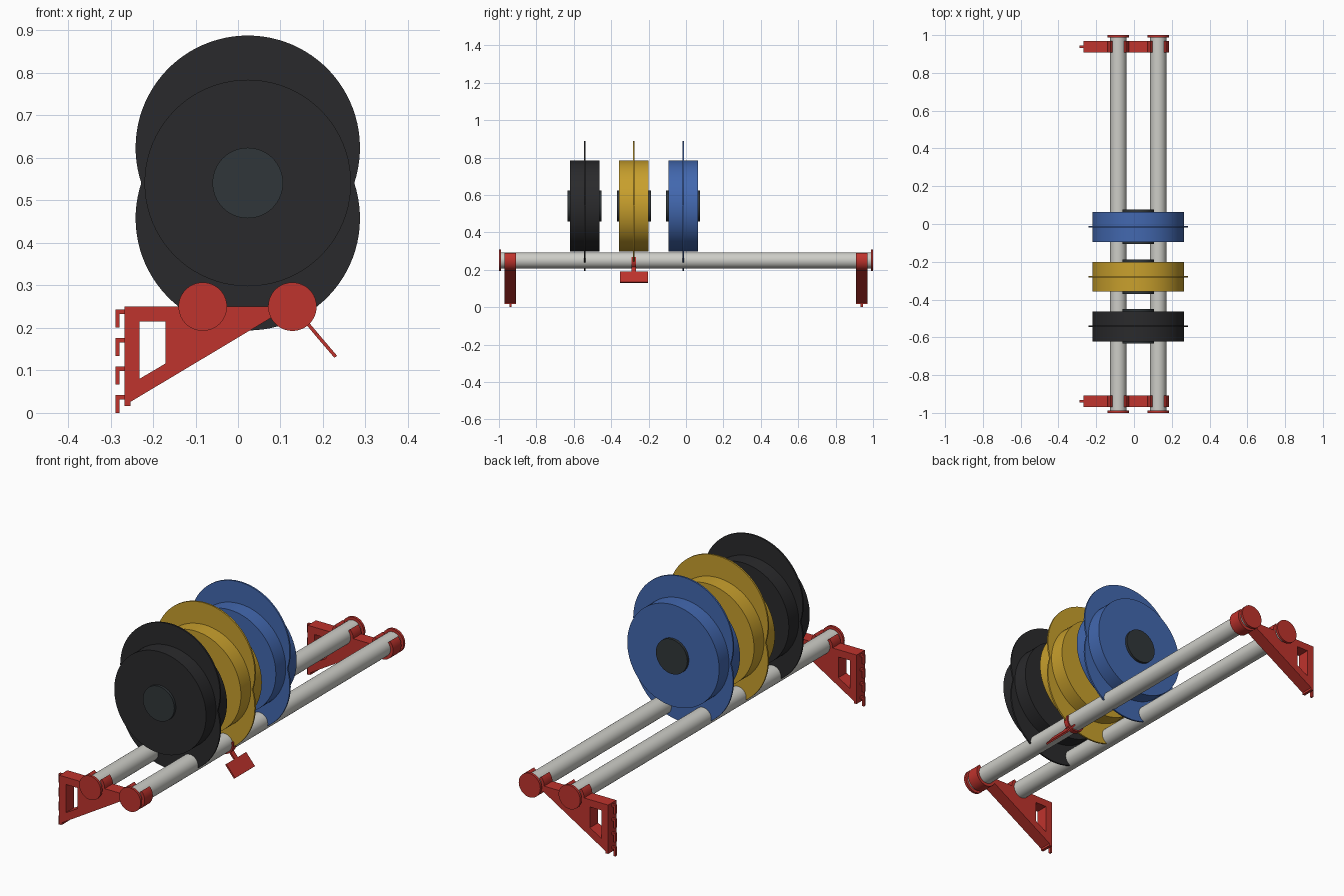
import bpy, bmesh
from math import sin, cos, radians, asin, degrees
from mathutils import Matrix

if "Cube" in bpy.data.objects:
    bpy.data.objects.remove(bpy.data.objects["Cube"])


def material(name, rgb):
    m = bpy.data.materials.new(name)
    m.diffuse_color = (*rgb, 1)
    m.use_nodes = True
    m.node_tree.nodes["Principled BSDF"].inputs["Base Color"].default_value = m.diffuse_color
    return m


RED = material("red", (0.52, 0.033, 0.026))
WHITE = material("tube_grey", (0.61, 0.61, 0.57))
HUB = material("hub_dark", (0.03, 0.037, 0.041))
BLACK = material("black", (0.023, 0.023, 0.025))
YELLOW = material("yellow", (0.58, 0.35, 0.026))
BLUE = material("blue", (0.055, 0.138, 0.43))


def prism(name, loops, y0, y1, mat):
    """Fill outlines drawn in the xz plane (later loops cut holes), thickened from y0 to y1."""
    cu = bpy.data.curves.new(name, 'CURVE')
    cu.dimensions = '2D'
    cu.fill_mode = 'BOTH'
    cu.extrude = abs(y1 - y0) / 2
    for pts in loops:
        sp = cu.splines.new('POLY')
        sp.points.add(len(pts) - 1)
        for p, (x, z) in zip(sp.points, pts):
            p.co = (x, z, 0, 1)
        sp.use_cyclic_u = True
    tmp = bpy.data.objects.new(name + "_outline", cu)
    bpy.context.collection.objects.link(tmp)
    dg = bpy.context.evaluated_depsgraph_get()
    me = bpy.data.meshes.new_from_object(tmp.evaluated_get(dg))
    bpy.data.objects.remove(tmp)
    bpy.data.curves.remove(cu)
    me.name = name
    me.transform(Matrix.Translation((0, (y0 + y1) / 2, 0)) @ Matrix.Rotation(radians(90), 4, 'X'))
    bm = bmesh.new()
    bm.from_mesh(me)
    bmesh.ops.remove_doubles(bm, verts=bm.verts, dist=1e-5)
    bmesh.ops.recalc_face_normals(bm, faces=bm.faces)
    for f in bm.faces:
        f.smooth = True
    bm.to_mesh(me)
    bm.free()
    me.set_sharp_from_angle(angle=radians(30))
    me.materials.clear()
    me.materials.append(mat)
    ob = bpy.data.objects.new(name, me)
    bpy.context.collection.objects.link(ob)
    return ob


def arc(cx, cz, r, a0, a1, n):
    return [(cx + r * cos(radians(a0 + (a1 - a0) * i / n)),
             cz + r * sin(radians(a0 + (a1 - a0) * i / n))) for i in range(n + 1)]


def circle(cx, cz, r, n=64):
    return arc(cx, cz, r, 0, 360, n)[:-1]


def clip(cx, cz, r_in, r_out, a0, a1):
    """C-shaped ring outline."""
    return arc(cx, cz, r_out, a0, a1, 40) + arc(cx, cz, r_in, a1, a0, 40)


def strip(x0, z0, x1, z1, half):
    """Thin straight bar outline between two points."""
    dx, dz = x1 - x0, z1 - z0
    k = half / (dx * dx + dz * dz) ** 0.5
    nx, nz = -dz * k, dx * k
    return [(x0 + nx, z0 + nz), (x1 + nx, z1 + nz), (x1 - nx, z1 - nz), (x0 - nx, z0 - nz)]


TUBE_Z, TUBE_R = 0.25, 0.043
TUBES = {"rear": -0.083, "front": 0.128}

# Support tubes with flat end caps
for label, x in TUBES.items():
    prism(label + "_tube", [circle(x, TUBE_Z, TUBE_R)], -0.992, 0.992, WHITE)
    for end, s in (("near", -1), ("far", 1)):
        prism(f"{label}_end_cap_{end}", [circle(x, TUBE_Z, 0.057)], s * 0.988, s * 1.0, RED)

# Wall brackets: pierced triangle, tube cradles and rail hooks
body = [(-0.267, 0.25), (0.10, 0.25), (0.10, 0.237), (-0.253, 0.026), (-0.253, 0.016), (-0.267, 0.016)]
window = [(-0.232, 0.215), (-0.171, 0.215), (-0.171, 0.116), (-0.232, 0.08)]
for end, s in (("near", -1), ("far", 1)):
    prism("bracket_" + end, [body, window], s * 0.908, s * 0.97, RED)
    for label, x in TUBES.items():
        prism(f"{label}_cradle_{end}", [clip(x, TUBE_Z, TUBE_R, 0.057, 135, 405)],
              s * 0.908, s * 0.97, RED)
    for i in range(4):
        t = 0.243 - i * 0.067
        hook = [(-0.264, t), (-0.288, t), (-0.288, t - 0.042), (-0.279, t - 0.042),
                (-0.279, t - 0.01), (-0.264, t - 0.01)]
        prism(f"hook_{end}_{i + 1}", [hook], s * 0.933, s * 0.945, RED)

# Reels: drum, hub and thin divider shaped as two overlapping discs
CX, CZ, DISC_R, OFF = 0.023, 0.541, 0.264, 0.083
a = degrees(asin(OFF / DISC_R))
divider = (arc(CX, CZ + OFF, DISC_R, -a, 180 + a, 56)
           + arc(CX, CZ - OFF, DISC_R, 180 - a, 360 + a, 56)[1:-1])
for label, y, mat in (("black", -0.542, BLACK), ("yellow", -0.279, YELLOW), ("blue", -0.015, BLUE)):
    prism(label + "_reel_drum", [circle(CX, CZ, 0.243, 80)], y - 0.079, y + 0.079, mat)
    prism(label + "_reel_divider", [divider], y - 0.004, y + 0.004, mat)
    prism(label + "_reel_hub", [circle(CX, CZ, 0.083)], y - 0.091, y + 0.091, HUB)

# Label holder clipped to the front tube
LY = -0.279
prism("label_clip", [clip(TUBES["front"], TUBE_Z, TUBE_R, 0.05, 160, 380)], LY - 0.012, LY + 0.012, RED)
prism("label_stem", [strip(0.158, 0.217, 0.19, 0.179, 0.004)], LY - 0.012, LY + 0.012, RED)
prism("label_plate", [strip(0.183, 0.187, 0.23, 0.132, 0.004)], LY - 0.075, LY + 0.075, RED)
